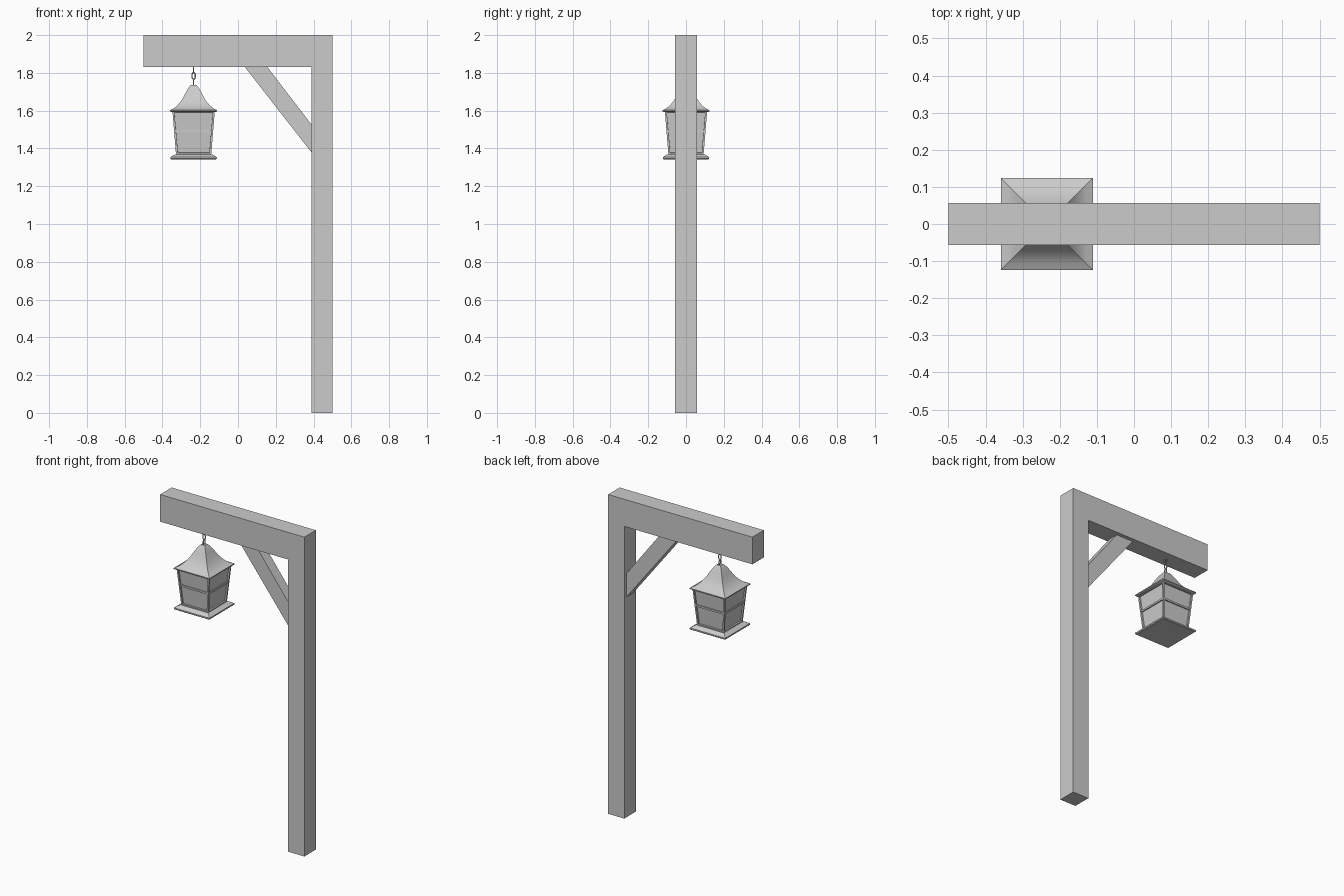
import bpy, bmesh, math
from mathutils import Matrix, Vector

cube = bpy.data.objects.get("Cube")
if cube:
    bpy.data.objects.remove(cube)

grey = bpy.data.materials.new("plain grey")
grey.use_nodes = True
grey.diffuse_color = (0.6, 0.6, 0.6, 1)
grey.node_tree.nodes["Principled BSDF"].inputs["Base Color"].default_value = (0.6, 0.6, 0.6, 1)

LAMP_X = -0.235


def finish(name, bm, smooth=False):
    bmesh.ops.recalc_face_normals(bm, faces=bm.faces)
    mesh = bpy.data.meshes.new(name)
    bm.to_mesh(mesh)
    bm.free()
    mesh.materials.append(grey)
    obj = bpy.data.objects.new(name, mesh)
    bpy.context.collection.objects.link(obj)
    if smooth:
        bpy.ops.object.select_all(action="DESELECT")
        obj.select_set(True)
        bpy.context.view_layer.objects.active = obj
        bpy.ops.object.shade_smooth_by_angle(angle=math.radians(35))
    return obj


def extrude_xz(name, outline, half):
    """Flat outline in x and z, given thickness along y."""
    bm = bmesh.new()
    face = bm.faces.new([bm.verts.new((x, -half, z)) for x, z in outline])
    moved = bmesh.ops.extrude_face_region(bm, geom=[face])["geom"]
    bmesh.ops.translate(bm, vec=(0, 2 * half, 0),
                        verts=[v for v in moved if isinstance(v, bmesh.types.BMVert)])
    return finish(name, bm)


def square_stack(profile):
    """Square rings (half width, height) joined into a closed solid; returns side faces too."""
    bm = bmesh.new()
    rings = [[bm.verts.new((LAMP_X + sx * h, sy * h, z))
              for sx, sy in ((-1, -1), (1, -1), (1, 1), (-1, 1))] for h, z in profile]
    sides = []
    for low, high in zip(rings, rings[1:]):
        for i in range(4):
            j = (i + 1) % 4
            sides.append(bm.faces.new((low[i], low[j], high[j], high[i])))
    bm.faces.new(rings[0][::-1])
    bm.faces.new(rings[-1])
    return bm, sides


# Post and arm in one piece, with a diagonal brace
extrude_xz("post_and_arm", [(0.5, 0), (0.5, 2), (-0.5, 2), (-0.5, 1.83),
                            (0.388, 1.83), (0.388, 0)], 0.057)
extrude_xz("brace", [(0.037, 1.83), (0.156, 1.83), (0.388, 1.528), (0.388, 1.38)], 0.033)

# Lantern base plate with sloped upper edge
bm, _ = square_stack([(0.119, 1.342), (0.123, 1.346), (0.123, 1.354), (0.1, 1.368)])
finish("lantern_base", bm)

# Tapered lantern body with recessed panes
LOW, HIGH = (0.093, 1.366), (0.112, 1.598)
bm, sides = square_stack([LOW, HIGH])
bmesh.ops.recalc_face_normals(bm, faces=bm.faces)
bmesh.ops.inset_individual(bm, faces=sides, thickness=0.014, depth=0)
bmesh.ops.inset_individual(bm, faces=sides, thickness=0.0005, depth=-0.009)
finish("lantern_body", bm)

# Thin bar across each pane
bar_z = 1.492
half = LOW[0] + (HIGH[0] - LOW[0]) * (bar_z - LOW[1]) / (HIGH[1] - LOW[1])
bm = bmesh.new()
for k in range(4):
    place = (Matrix.Translation((LAMP_X, 0, bar_z)) @ Matrix.Rotation(k * math.pi / 2, 4, "Z")
             @ Matrix.Translation((0, -half + 0.007, 0))
             @ Matrix.Diagonal((2 * half - 0.02, 0.01, 0.011, 1)))
    bmesh.ops.create_cube(bm, size=1, matrix=place)
finish("pane_bars", bm)

# Flared roof
bm, _ = square_stack([(0.116, 1.592), (0.124, 1.597), (0.124, 1.603), (0.105, 1.612),
                      (0.088, 1.625), (0.07, 1.646), (0.055, 1.669), (0.042, 1.695),
                      (0.029, 1.718), (0.019, 1.732), (0.014, 1.737)])
finish("lantern_roof", bm, smooth=True)


# Chain of oval links, turned alternately
def add_link(bm, centre, turn, width, height, wire, n=16, m=6):
    rings = []
    for i in range(n):
        a = 2 * math.pi * i / n
        out = Vector((math.cos(a), 0, math.sin(a)))
        mid = Vector((width * out.x, 0, height * out.z))
        ring = []
        for j in range(m):
            b = 2 * math.pi * j / m
            p = mid + wire * (out * math.cos(b) + Vector((0, 1, 0)) * math.sin(b))
            ring.append(bm.verts.new(centre + Matrix.Rotation(turn, 3, "Z") @ p))
        rings.append(ring)
    for i in range(n):
        a, b = rings[i], rings[(i + 1) % n]
        for j in range(m):
            bm.faces.new((a[j], b[j], b[(j + 1) % m], a[(j + 1) % m]))


bm = bmesh.new()
for k in range(3):
    add_link(bm, Vector((LAMP_X, 0, 1.75 + 0.034 * k)), (k + 1) * math.pi / 2, 0.009, 0.018, 0.0035)
finish("hanging_chain", bm, smooth=True)
